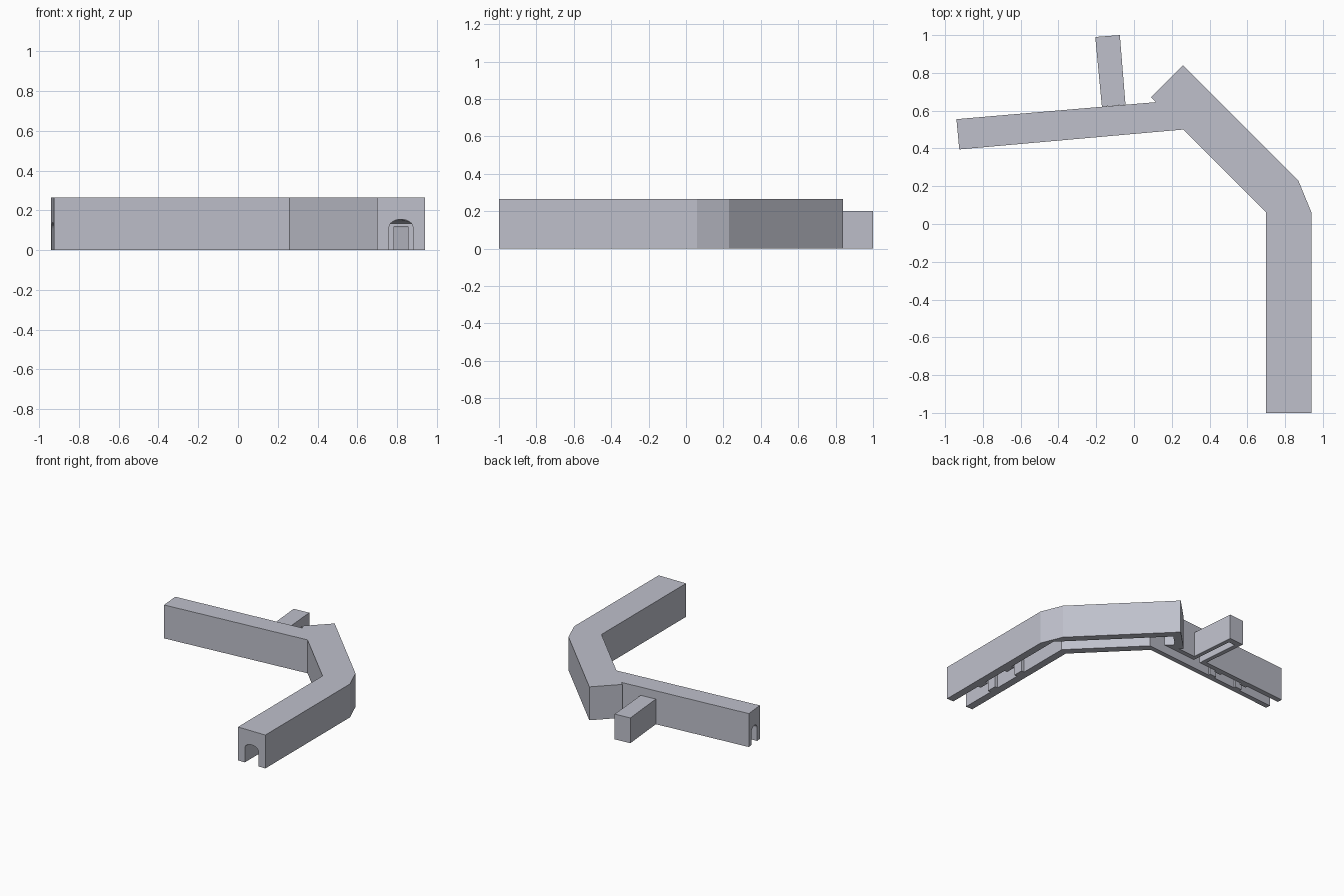
import bpy
import bmesh
import math
from mathutils import Vector

cube = bpy.data.objects.get("Cube")
if cube:
    bpy.data.objects.remove(cube, do_unlink=True)

stone = bpy.data.materials.new("pale_grey_stone")
stone.use_nodes = True
colour = (0.52, 0.53, 0.60, 1)
stone.diffuse_color = colour
stone.node_tree.nodes["Principled BSDF"].inputs["Base Color"].default_value = colour


def extrude(name, points, direction):
    """Solid made by sweeping a flat outline along a direction."""
    bm = bmesh.new()
    face = bm.faces.new([bm.verts.new(p) for p in points])
    swept = bmesh.ops.extrude_face_region(bm, geom=[face])["geom"]
    verts = [v for v in swept if isinstance(v, bmesh.types.BMVert)]
    bmesh.ops.translate(bm, verts=verts, vec=direction)
    bmesh.ops.recalc_face_normals(bm, faces=bm.faces)
    mesh = bpy.data.meshes.new(name)
    bm.to_mesh(mesh)
    bm.free()
    mesh.materials.append(stone)
    obj = bpy.data.objects.new(name, mesh)
    bpy.context.collection.objects.link(obj)
    return obj


def prism(name, outline, height):
    return extrude(name, [(x, y, 0) for x, y in outline], (0, 0, height))


def passage(name, start, end, width, spring, rise, base=-0.05):
    """Arched solid running along the ground from start to end."""
    a, b = Vector((*start, 0)), Vector((*end, 0))
    side = (b - a).normalized().cross(Vector((0, 0, 1))) * width / 2
    up = Vector((0, 0, 1))
    points = [a - side + up * base, a + side + up * base]
    for i in range(13):
        t = math.pi * i / 12
        points.append(a + side * math.cos(t) + up * (spring + rise * math.sin(t)))
    return extrude(name, points, b - a)


def carve(target, cutters):
    bpy.context.view_layer.objects.active = target
    for cutter in cutters:
        mod = target.modifiers.new("carve", "BOOLEAN")
        mod.operation = "DIFFERENCE"
        mod.solver = "EXACT"
        mod.object = cutter
        bpy.ops.object.modifier_apply(modifier=mod.name)


# Bent main wall and the lower side branch
main_wall = prism("main_wall", [
    (0.70, -1), (0.94, -1), (0.94, 0.06), (0.87, 0.23), (0.26, 0.84),
    (0.09, 0.67), (0.115, 0.645), (-0.94, 0.555), (-0.925, 0.395),
    (0.26, 0.50), (0.70, 0.06)], 0.265)
side_branch = prism("side_branch", [
    (-0.17, 0.621), (-0.045, 0.632), (-0.075, 1.0), (-0.205, 0.99)], 0.2)

# Arched passages through the walls
south = passage("south_cutter", (0.82, -1.1), (0.82, 0.13), 0.12, 0.115, 0.04)
diagonal = passage("diagonal_cutter", (0.84, 0.09), (0.217, 0.713), 0.12, 0.115, 0.04)
west = passage("west_cutter", (0.30, 0.583), (-1.03, 0.467), 0.08, 0.105, 0.035)
branch = passage("branch_cutter", (-0.102, 0.56), (-0.134, 0.95), 0.06, 0.09, 0.03)
cutters = [south, diagonal, west, branch]
carve(main_wall, cutters)
carve(side_branch, [branch])
for cutter in cutters:
    bpy.data.objects.remove(cutter, do_unlink=True)


# Narrow doorways standing inside the passages
def doorway(name, start, end, width, height, jamb, lintel):
    a, b = Vector((*start, 0)), Vector((*end, 0))
    side = (b - a).normalized().cross(Vector((0, 0, 1))) * width / 2
    inner = side * (1 - 2 * jamb / width)
    up, low = Vector((0, 0, height)), Vector((0, 0, height - lintel))
    outline = [a - side, a - inner, a - inner + low, a + inner + low,
               a + inner, a + side, a + side + up, a - side + up]
    extrude(name, outline, b - a)


for i, y in enumerate((-0.72, -0.42)):
    doorway(f"south_doorway_{i + 1}", (0.82, y), (0.82, y + 0.08), 0.122, 0.135, 0.026, 0.015)
for i, x in enumerate((-0.62, -0.36)):
    y = 0.475 + (x + 0.9325) * 0.0875
    doorway(f"west_doorway_{i + 1}", (x, y), (x + 0.06, y + 0.005), 0.082, 0.12, 0.02, 0.015)
